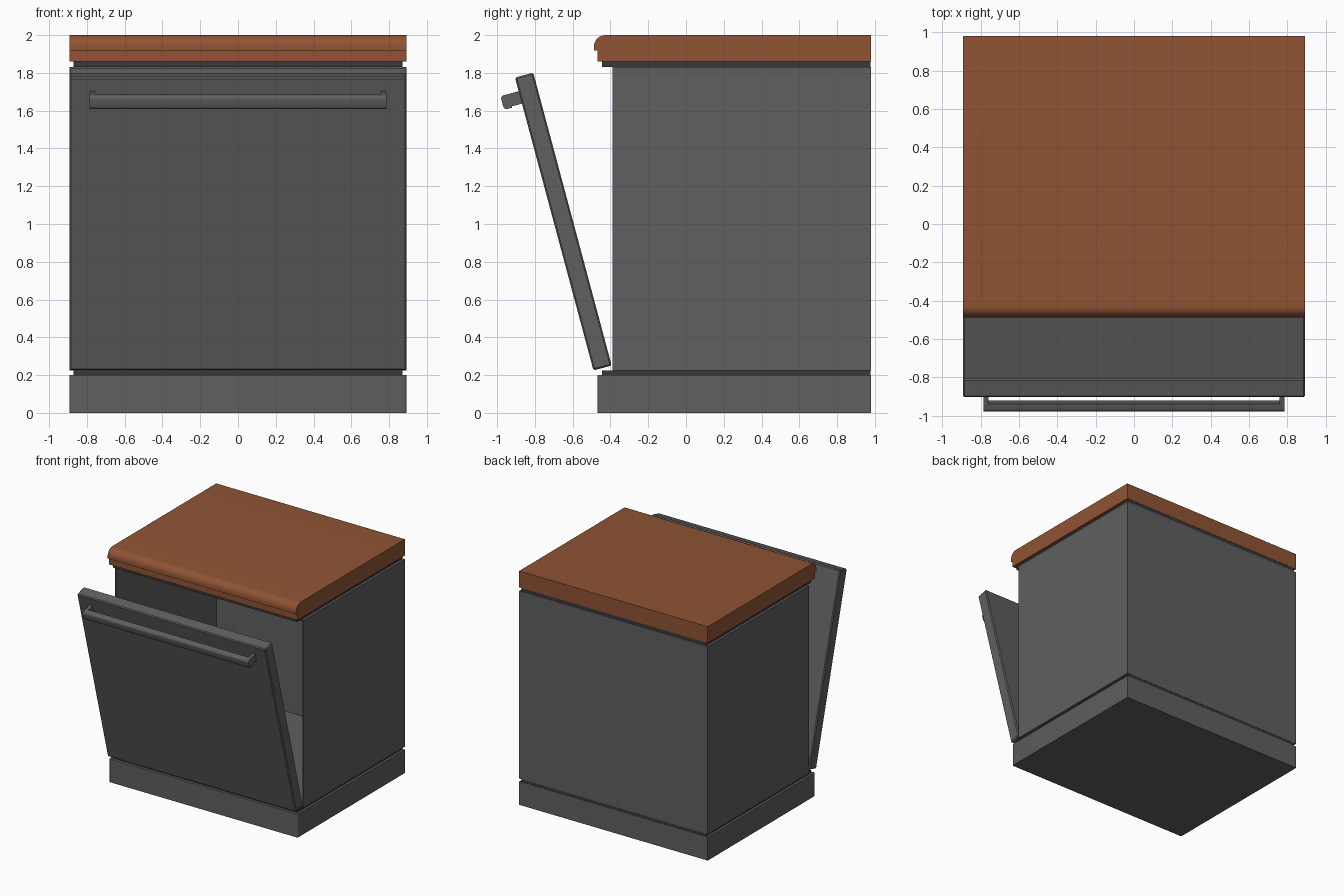
import bpy, bmesh, math
from mathutils import Matrix

if "Cube" in bpy.data.objects:
    bpy.data.objects.remove(bpy.data.objects["Cube"])


def material(name, rgb):
    m = bpy.data.materials.new(name)
    m.diffuse_color = (*rgb, 1)
    m.use_nodes = True
    m.node_tree.nodes["Principled BSDF"].inputs["Base Color"].default_value = m.diffuse_color
    return m


GREY = material("grey enamel", (0.115, 0.115, 0.115))
DARK = material("dark seam", (0.04, 0.04, 0.04))
WOOD = material("brown wood", (0.28, 0.088, 0.035))

W = 0.892       # half width
BACK = 0.98
SEAM = 0.872    # half width of recessed strips


def finish(bm, name, mat, matrix=None):
    bmesh.ops.recalc_face_normals(bm, faces=bm.faces)
    me = bpy.data.meshes.new(name)
    bm.to_mesh(me)
    bm.free()
    me.materials.append(mat)
    ob = bpy.data.objects.new(name, me)
    bpy.context.collection.objects.link(ob)
    if matrix:
        ob.matrix_world = matrix
    return ob


def prism(name, mat, profile, x0, x1, matrix=None):
    """Extrude a (y, z) outline along x."""
    bm = bmesh.new()
    face = bm.faces.new([bm.verts.new((x0, y, z)) for y, z in profile])
    ext = bmesh.ops.extrude_face_region(bm, geom=[face])["geom"]
    bmesh.ops.translate(bm, vec=(x1 - x0, 0, 0),
                        verts=[v for v in ext if isinstance(v, bmesh.types.BMVert)])
    return finish(bm, name, mat, matrix)


def box(name, mat, hx, y, z, matrix=None):
    return prism(name, mat, [(y[0], z[0]), (y[1], z[0]), (y[1], z[1]), (y[0], z[1])],
                 -hx, hx, matrix)


def bevel(ob, width, segments, rule=lambda e: True):
    bm = bmesh.new()
    bm.from_mesh(ob.data)
    bmesh.ops.bevel(bm, geom=[e for e in bm.edges if rule(e)], offset=width,
                    segments=segments, profile=0.5, affect='EDGES')
    bm.to_mesh(ob.data)
    bm.free()


def arc(cy, cz, r, a0, a1, n):
    return [(cy + r * math.cos(math.radians(a0 + (a1 - a0) * i / n)),
             cz + r * math.sin(math.radians(a0 + (a1 - a0) * i / n))) for i in range(n + 1)]


def front_upright(e):
    a, b = (v.co for v in e.verts)
    return a.y < 0 and b.y < 0 and abs(a.z - b.z) > 0.01


# Plinth with softened front corners
plinth = box("plinth", GREY, W, (-0.468, BACK), (0, 0.2))
bevel(plinth, 0.012, 3, front_upright)

# Recessed seams below and above the cabinet
box("lower_seam", DARK, SEAM, (-0.445, BACK - 0.002), (0.2, 0.225))
box("upper_seam", DARK, SEAM, (-0.445, BACK - 0.002), (1.83, 1.86))

# Thin hollow cabinet, open at the front
cabinet = box("cabinet", GREY, W, (-0.39, BACK), (0.225, 1.83))
bm = bmesh.new()
bm.from_mesh(cabinet.data)
bmesh.ops.delete(bm, geom=[f for f in bm.faces if f.calc_center_median().y < -0.3],
                 context='FACES')
bm.to_mesh(cabinet.data)
bm.free()
solid = cabinet.modifiers.new("walls", 'SOLIDIFY')
solid.thickness = 0.012
solid.offset = -1

# Worktop with rounded nose over a small step
nose = arc(-0.427, 1.94, 0.06, 180, 90, 8)
worktop = prism("worktop", WOOD, [(BACK, 1.86), (-0.468, 1.86), (-0.468, 1.918),
                                  (-0.487, 1.918)] + nose + [(BACK, 2.0)], -W, W)

# Door hinged open by 15 degrees, with chamfered edges
hinge = Matrix.Translation((0, -0.49, 0.225)) @ Matrix.Rotation(math.radians(15), 4, 'X')
door = box("door", GREY, W, (0, 0.1), (0, 1.605), hinge)
bevel(door, 0.008, 1)

# Handle bar with rounded outer edges, on two end brackets
r = 0.018
bar = ([(-0.055, 1.455)] + arc(-0.1 + r, 1.455 + r, r, 270, 180, 4)
       + arc(-0.1 + r, 1.53 - r, r, 180, 90, 4) + [(-0.055, 1.53)])
handle = prism("handle_bar", GREY, bar, -0.785, 0.785, hinge)
bracket = [(0.004, 1.462), (-0.057, 1.462), (-0.057, 1.53), (0.004, 1.53)]
for side, label in ((-1, "left"), (1, "right")):
    prism(label + "_handle_bracket", GREY, bracket, side * 0.758, side * 0.784, hinge)

# Smooth only the rounded parts
for ob in (plinth, worktop, handle):
    bpy.ops.object.select_all(action='DESELECT')
    ob.select_set(True)
    bpy.context.view_layer.objects.active = ob
    bpy.ops.object.shade_smooth_by_angle(angle=math.radians(32))
